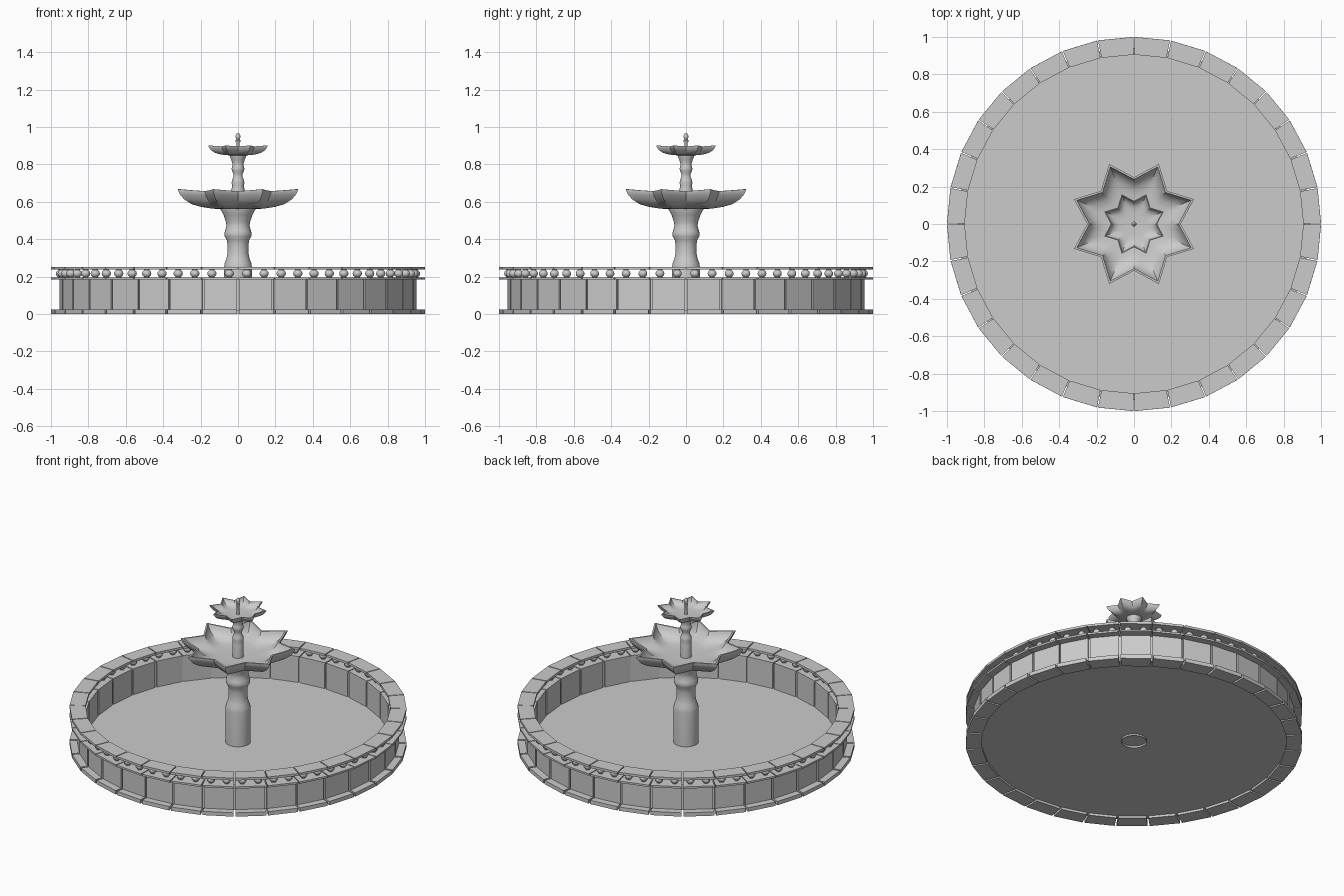
import bpy, bmesh
from math import sin, cos, pi, radians
from mathutils import Vector

if "Cube" in bpy.data.objects:
    bpy.data.objects.remove(bpy.data.objects["Cube"])

N = 32  # sides of the basin


def finish(name, bm, smooth=None):
    bmesh.ops.recalc_face_normals(bm, faces=bm.faces)
    me = bpy.data.meshes.new(name)
    bm.to_mesh(me)
    bm.free()
    ob = bpy.data.objects.new(name, me)
    bpy.context.collection.objects.link(ob)
    if smooth:
        bpy.ops.object.select_all(action='DESELECT')
        bpy.context.view_layer.objects.active = ob
        ob.select_set(True)
        bpy.ops.object.shade_smooth_by_angle(angle=radians(smooth))
    return ob


def loft(bm, rings, cap_start=False, cap_end=False):
    """Skin a list of closed point rings."""
    vs = [[bm.verts.new(p) for p in ring] for ring in rings]
    n = len(vs[0])
    for a, b in zip(vs, vs[1:]):
        for i in range(n):
            j = (i + 1) % n
            bm.faces.new((a[i], a[j], b[j], b[i]))
    if cap_start:
        bm.faces.new(vs[0][::-1])
    if cap_end:
        bm.faces.new(vs[-1])


def circle(r, z, n, cx=0, cy=0):
    return [(cx + r * cos(2 * pi * i / n), cy + r * sin(2 * pi * i / n), z) for i in range(n)]


def lathe(name, profile, n=32, caps=(False, False), smooth=40):
    bm = bmesh.new()
    loft(bm, [circle(r, z, n) for r, z in profile], *caps)
    return finish(name, bm, smooth)


def block_ring(name, r0, r1, z0, z1, gap):
    """Ring of separate blocks; gap is the joint width."""
    bm = bmesh.new()
    step = 2 * pi / N
    for k in range(N):
        rings = []
        for z in (z0, z1):
            ring = []
            for r, a, s in ((r0, k, 1), (r1, k, 1), (r1, k + 1, -1), (r0, k + 1, -1)):
                t = a * step + s * gap / 2 / r
                ring.append((r * cos(t), r * sin(t), z))
            rings.append(ring)
        loft(bm, rings, True, True)
    return finish(name, bm)


def star_bowl(name, tip, valley, z0, h):
    """Eight-pointed bowl: a circle at the foot blending into a star at the rim."""
    # scale, height, star amount
    profile = [(.28, 0, 0), (.45, .04, .3), (.62, .12, .6), (.78, .26, .85), (.9, .5, 1),
               (.97, .75, 1), (1, .92, 1), (1, 1, 1), (.955, 1, 1), (.92, .8, 1),
               (.85, .58, 1), (.72, .40, .85), (.55, .30, .6), (.35, .25, .3), (.1, .24, 0)]
    sub = 4
    corners = [Vector((cos(k * pi / 8), sin(k * pi / 8))) * (tip if k % 2 else valley)
               for k in range(16)]
    rings = []
    for s, z, t in profile:
        ring = []
        for k in range(16):
            for j in range(sub):
                p = corners[k].lerp(corners[(k + 1) % 16], j / sub)
                d = p.normalized()
                q = (d * tip).lerp(p, t) * s
                dip = .1 * z * t * (tip - p.length) / (tip - valley)
                ring.append((q.x, q.y, z0 + h * (z - dip)))
        rings.append(ring)
    bm = bmesh.new()
    loft(bm, rings, True, True)
    return finish(name, bm, 35)


# Basin: floor, footing, wall panels over a recessed core, rails
lathe("basin_floor", [(.925, .015), (.925, .025)], N, (True, True), None)
block_ring("basin_footing", .905, 1.0, 0, .025, .012)
block_ring("wall_core", .912, .942, .015, .185, 0)
block_ring("wall_panels", .905, .955, .025, .185, .012)
block_ring("lower_rail", .905, 1.0, .183, .195, .006)
block_ring("upper_rail", .905, 1.0, .237, .252, .006)

# Balusters: two rounded posts per segment
bm = bmesh.new()
for k in range(2 * N):
    a = (k + .5) * pi / N
    loft(bm, [circle(r, z, 10, .95 * cos(a), .95 * sin(a)) for r, z in
              ((.014, .193), (.014, .198), (.022, .206), (.025, .216), (.022, .226),
               (.014, .234), (.014, .239))])
finish("balusters", bm, 40)

# Central columns
lathe("lower_column", [(.074, .003), (.075, .245), (.072, .27), (.062, .295), (.056, .325),
                       (.056, .37), (.060, .395), (.071, .415), (.073, .43), (.069, .445),
                       (.062, .47), (.064, .49), (.077, .53), (.095, .562), (.095, .575)])
lathe("upper_column", [(.034, .58), (.034, .67), (.031, .685), (.034, .70), (.032, .715),
                       (.025, .73), (.025, .75), (.032, .765), (.034, .777), (.031, .79),
                       (.029, .80), (.036, .825), (.047, .85), (.047, .857)], 24)

# Star bowls
star_bowl("lower_bowl", .347, .25, .56, .107)
star_bowl("upper_bowl", .172, .124, .848, .053)

# Finial
lathe("finial", [(.009, .855), (.009, .915), (.013, .92), (.013, .928), (.008, .933),
                 (.012, .942), (.013, .95), (.010, .96), (.004, .967)], 16, (True, True))
